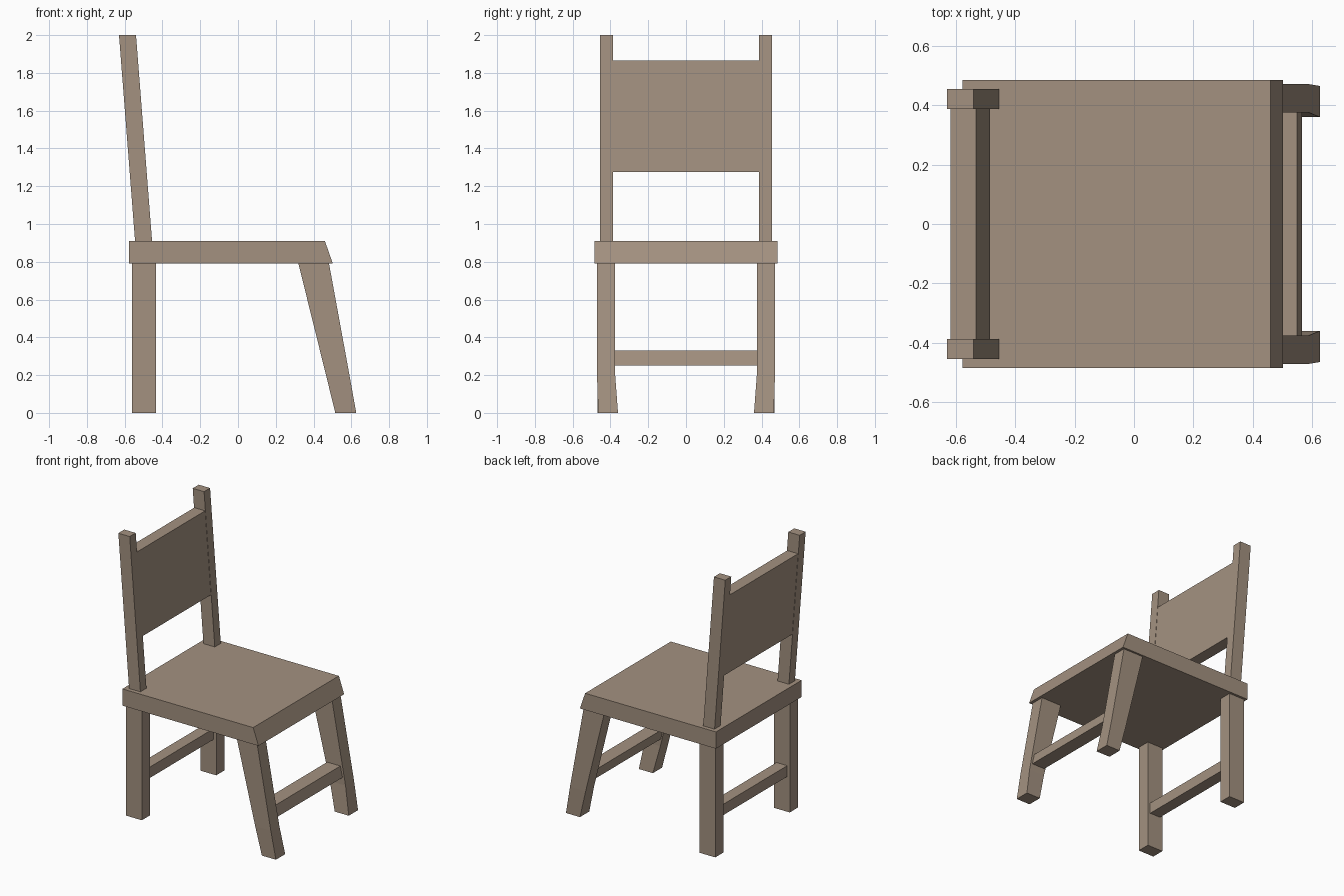
import bpy, bmesh

if "Cube" in bpy.data.objects:
    bpy.data.objects.remove(bpy.data.objects["Cube"])

wood = bpy.data.materials.new("brown wood")
wood.diffuse_color = (0.366, 0.283, 0.216, 1)
wood.use_nodes = True
wood.node_tree.nodes["Principled BSDF"].inputs["Base Color"].default_value = wood.diffuse_color


def loft(name, sections):
    """Solid through stacked rectangles: (z, x0, x1, y0, y1), bottom to top."""
    bm = bmesh.new()
    rings = [[bm.verts.new(p) for p in ((x0, y0, z), (x1, y0, z), (x1, y1, z), (x0, y1, z))]
             for z, x0, x1, y0, y1 in sections]
    bm.faces.new(rings[0][::-1])
    bm.faces.new(rings[-1])
    for a, b in zip(rings, rings[1:]):
        for i in range(4):
            j = (i + 1) % 4
            bm.faces.new((a[i], a[j], b[j], b[i]))
    bmesh.ops.recalc_face_normals(bm, faces=bm.faces)
    mesh = bpy.data.meshes.new(name)
    bm.to_mesh(mesh)
    bm.free()
    mesh.materials.append(wood)
    ob = bpy.data.objects.new(name, mesh)
    bpy.context.collection.objects.link(ob)
    return ob


def pair(name, sections):
    """The same part on both sides of the chair."""
    loft(name + "_left", sections)
    loft(name + "_right", [(z, x0, x1, -y1, -y0) for z, x0, x1, y0, y1 in sections])


# Seat with a sloped front edge
loft("seat", [(0.79, -0.577, 0.502, -0.485, 0.485), (0.91, -0.577, 0.46, -0.485, 0.485)])

# Straight back legs, splayed and tapered front legs
pair("back_leg", [(0, -0.56, -0.435, 0.375, 0.468), (0.79, -0.56, -0.435, 0.375, 0.468)])
pair("front_leg", [(0, 0.515, 0.626, 0.36, 0.465),
                   (0.2, 0.466, 0.59, 0.375, 0.471),
                   (0.79, 0.32, 0.482, 0.375, 0.471)])

# Stretchers between the legs
loft("front_stretcher", [(0.252, 0.463, 0.566, -0.375, 0.375), (0.33, 0.444, 0.549, -0.375, 0.375)])
loft("back_stretcher", [(0.252, -0.54, -0.455, -0.375, 0.375), (0.33, -0.54, -0.455, -0.375, 0.375)])


# Leaning back posts and panel
def lean(z, inset=0.0):
    shift = -0.085 * (z - 0.91) / 1.09
    return -0.545 + shift + inset, -0.455 + shift - inset


pair("back_post", [(z, *lean(z), 0.387, 0.455) for z in (0.91, 2.0)])
loft("back_panel", [(z, *lean(z, 0.002), -0.387, 0.387) for z in (1.275, 1.865)])
